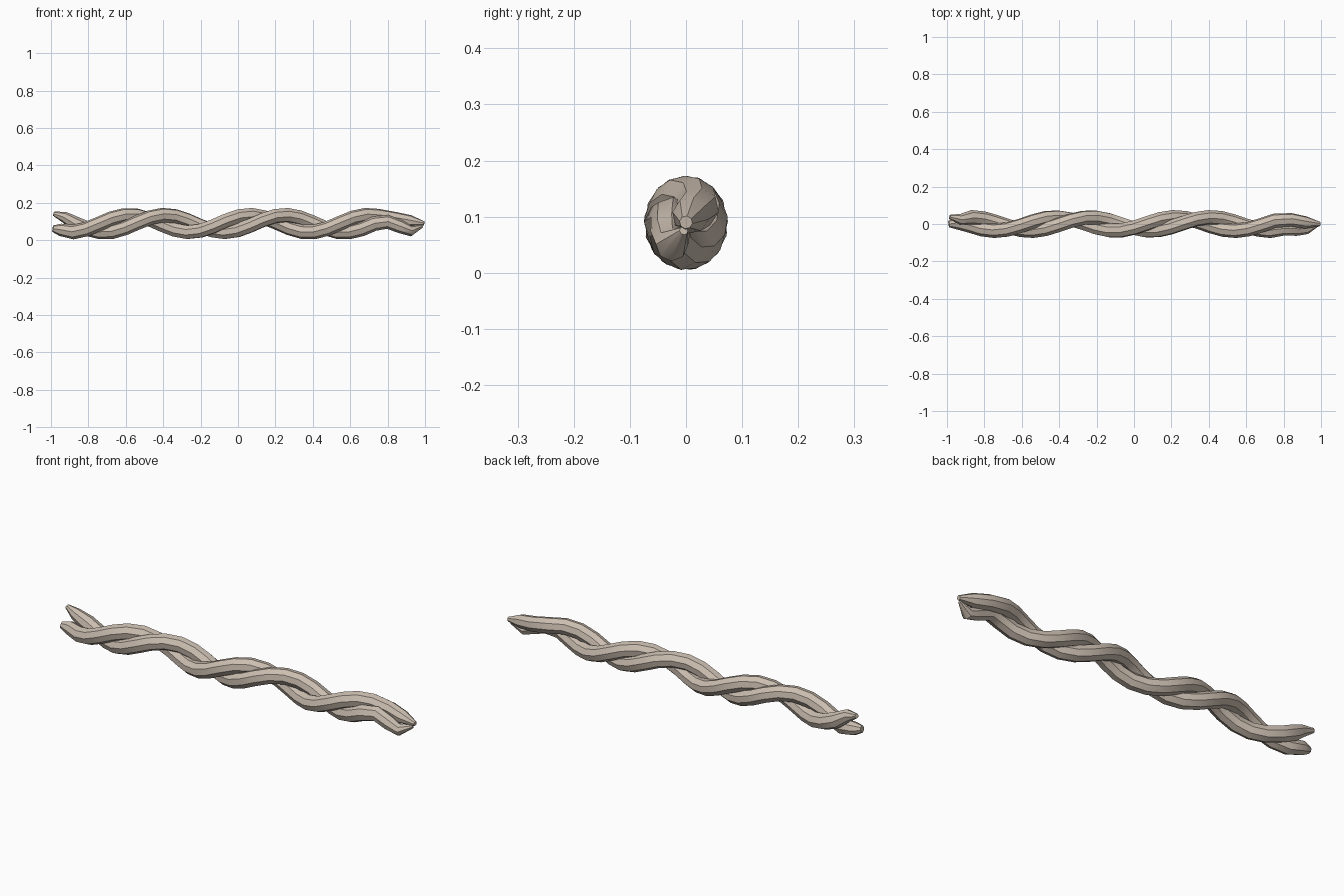
import bpy
import math

cube = bpy.data.objects.get("Cube")
if cube:
    bpy.data.objects.remove(cube, do_unlink=True)

# Pale dough colour
COLOUR = (0.60, 0.515, 0.435, 1.0)
dough = bpy.data.materials.new("pale_beige")
dough.use_nodes = True
dough.diffuse_color = COLOUR
bsdf = dough.node_tree.nodes["Principled BSDF"]
bsdf.inputs["Base Color"].default_value = COLOUR
bsdf.inputs["Roughness"].default_value = 0.8

PERIOD = 0.64
CENTRE_Z = 0.089
RADIUS = 0.039


def helix_point(x, peak):
    """Point on an oval helix whose crest lies at x = peak."""
    a = math.tau * (x - peak) / PERIOD
    return (x, 0.036 * math.sin(a), CENTRE_Z + 0.046 * math.cos(a), 1.0)


def make_strand(name, peak, head, tail, start, end, steps):
    """Low-poly tube: head points, helical body, tail points (x, y, z, radius)."""
    body = [helix_point(start + (end - start) * i / steps, peak)
            for i in range(steps + 1)]
    points = head + body + tail
    curve = bpy.data.curves.new(name, "CURVE")
    curve.dimensions = "3D"
    curve.bevel_depth = RADIUS
    curve.bevel_resolution = 2
    curve.use_fill_caps = True
    spline = curve.splines.new("POLY")
    spline.points.add(len(points) - 1)
    for p, (x, y, z, r) in zip(spline.points, points):
        p.co = (x, y, z, 1.0)
        p.radius = r
    obj = bpy.data.objects.new(name, curve)
    bpy.context.collection.objects.link(obj)
    bpy.ops.object.select_all(action="DESELECT")
    obj.select_set(True)
    bpy.context.view_layer.objects.active = obj
    bpy.ops.object.convert(target="MESH")
    obj = bpy.context.object
    obj.data.materials.clear()
    obj.data.materials.append(dough)
    bpy.ops.object.shade_smooth_by_angle(angle=math.radians(40))
    return obj


# Strand that ends blunt and low on the right, and in the long tip on the left
make_strand(
    "long_strand", -0.58,
    [(-0.99, 0.0, 0.062, 0.45), (-0.95, 0.005, 0.056, 0.85)],
    [(0.84, 0.022, 0.115, 0.95), (0.92, 0.008, 0.102, 0.85),
     (0.995, 0.0, 0.09, 0.3)],
    -0.88, 0.75, 24)

# Strand that ends in a raised tip on the right and a tucked tip on the left
make_strand(
    "tucked_strand", -0.39,
    [(-0.985, 0.038, 0.142, 0.3), (-0.93, 0.025, 0.125, 0.75)],
    [(0.80, -0.025, 0.098, 0.95), (0.87, -0.028, 0.072, 0.9),
     (0.925, -0.025, 0.05, 0.75), (0.985, -0.004, 0.075, 0.2)],
    -0.87, 0.73, 24)
